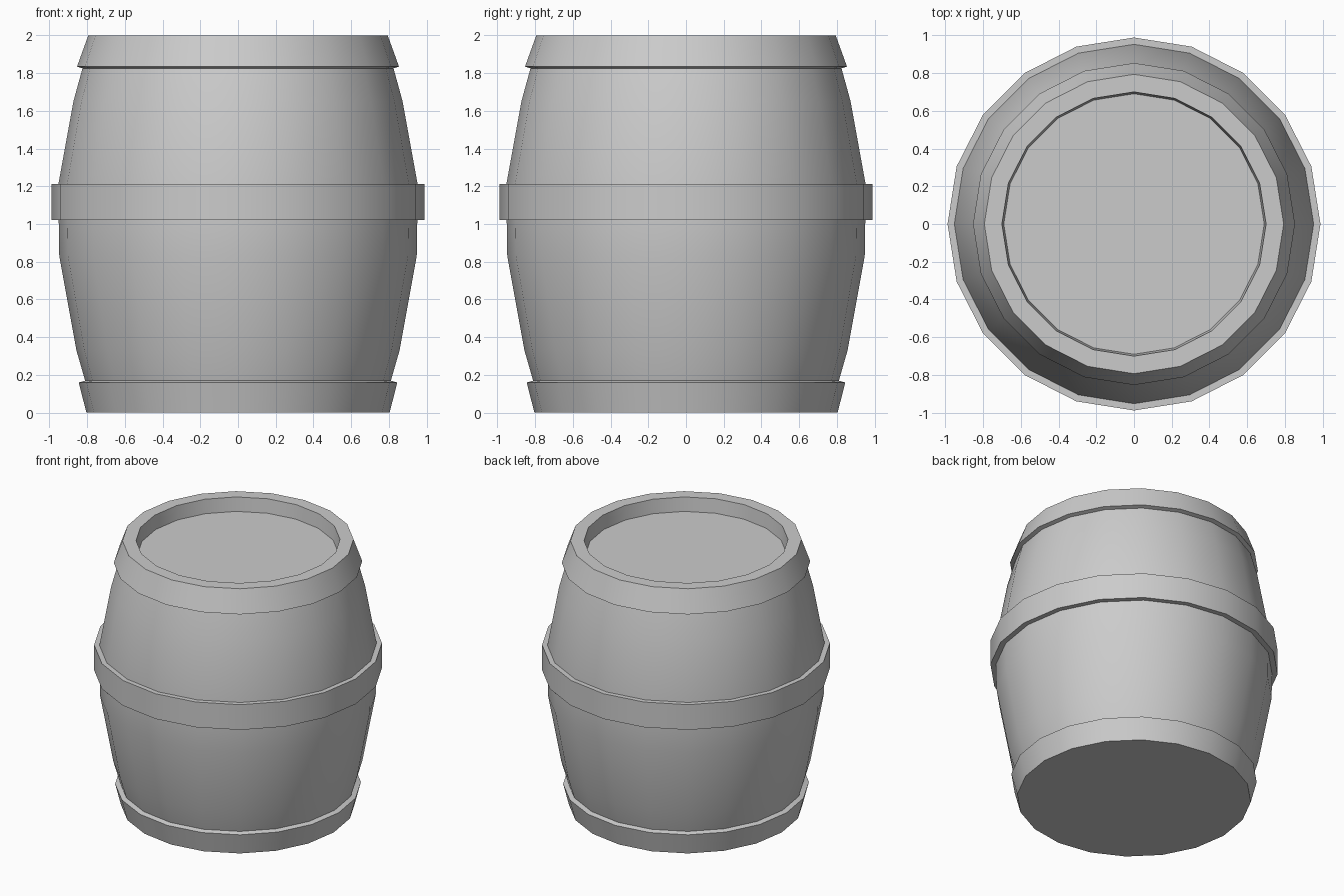
import bpy, bmesh, math

if "Cube" in bpy.data.objects:
    bpy.data.objects.remove(bpy.data.objects["Cube"])

SIDES = 20


def lathe(name, profile):
    """Spin a (radius, z) profile around z; radius 0 closes with a flat cap."""
    bm = bmesh.new()
    rings = []
    for r, z in profile:
        if r == 0:
            continue
        rings.append([bm.verts.new((r * math.cos(2 * math.pi * i / SIDES),
                                    r * math.sin(2 * math.pi * i / SIDES), z))
                      for i in range(SIDES)])
    for a, b in zip(rings, rings[1:]):
        for i in range(SIDES):
            j = (i + 1) % SIDES
            bm.faces.new((a[i], a[j], b[j], b[i]))
    if profile[0][0] == 0:
        bm.faces.new(rings[0][::-1])
    if profile[-1][0] == 0:
        bm.faces.new(rings[-1])
    mesh = bpy.data.meshes.new(name)
    bm.to_mesh(mesh)
    bm.free()
    obj = bpy.data.objects.new(name, mesh)
    bpy.context.collection.objects.link(obj)
    bpy.ops.object.select_all(action='DESELECT')
    bpy.context.view_layer.objects.active = obj
    obj.select_set(True)
    bpy.ops.object.shade_smooth_by_angle(angle=math.radians(30))
    return obj


# Bulging stave wall
lathe("staves", [(0.81, 0.17), (0.856, 0.33), (0.947, 0.83), (0.95, 1.02),
                 (0.952, 1.21), (0.872, 1.65), (0.824, 1.825)])

# Bottom hoop with the flat base
lathe("base_hoop", [(0, 0), (0.803, 0), (0.844, 0.16), (0.81, 0.17)])

# Middle hoop
lathe("middle_hoop", [(0.95, 1.022), (0.988, 1.022), (0.988, 1.213), (0.952, 1.213)])

# Top hoop with the rim and recessed head
lathe("top_hoop_and_head", [(0.824, 1.825), (0.853, 1.834), (0.793, 2.0),
                            (0.7, 2.0), (0.69, 1.895), (0, 1.895)])
